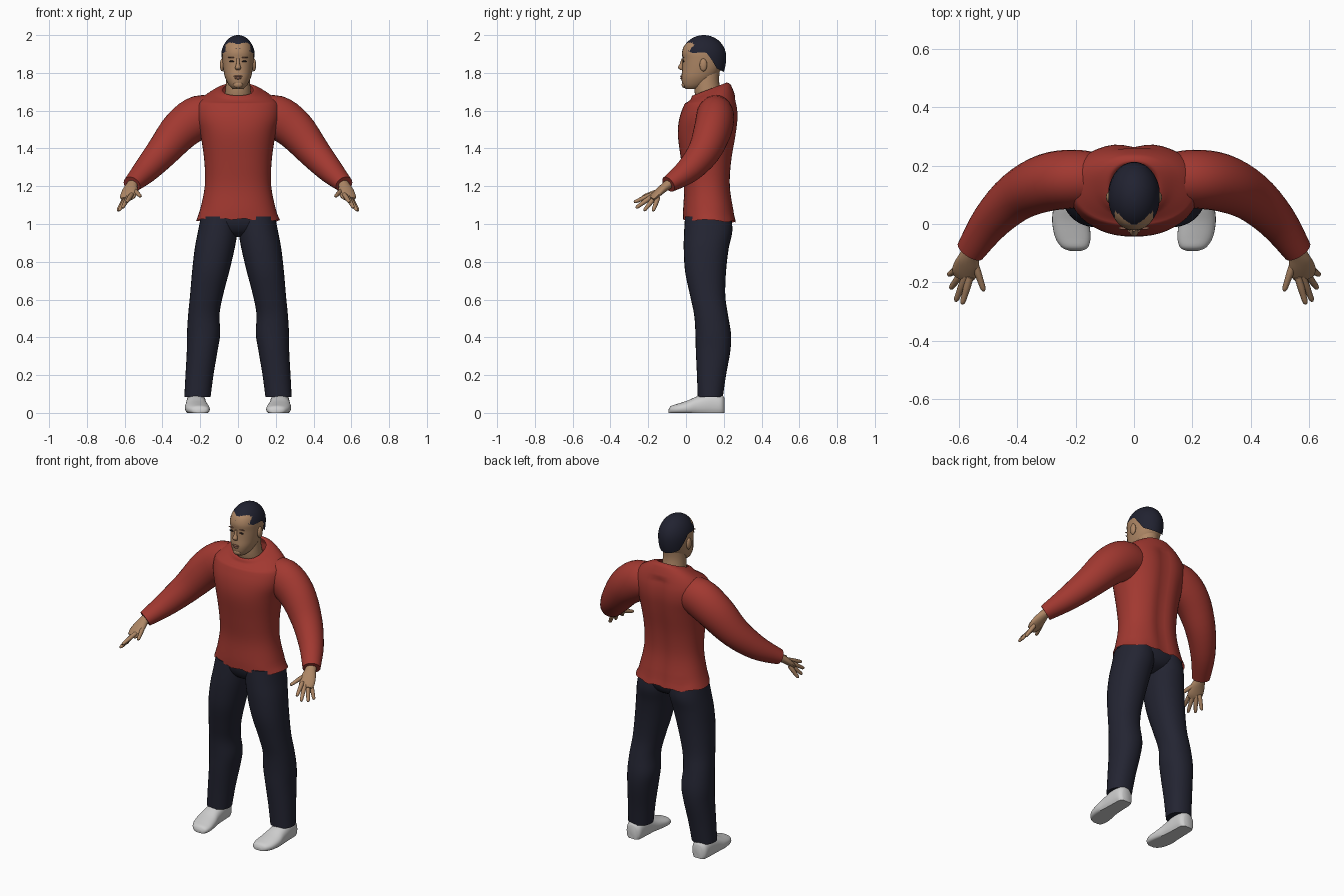
import bpy, bmesh, math
from mathutils import Vector

cube = bpy.data.objects.get("Cube")
if cube:
    bpy.data.objects.remove(cube)


def material(name, color):
    m = bpy.data.materials.new(name)
    m.use_nodes = True
    m.diffuse_color = (*color, 1)
    bsdf = next(n for n in m.node_tree.nodes if n.type == 'BSDF_PRINCIPLED')
    bsdf.inputs["Base Color"].default_value = (*color, 1)
    bsdf.inputs["Roughness"].default_value = .8
    return m


RED = material("red knit", (.36, .04, .03))
NAVY = material("navy cloth", (.017, .018, .032))
HAIR = material("dark hair", (.015, .016, .03))
SKIN = material("skin", (.42, .24, .13))
LIP = material("lip brown", (.3, .14, .09))
EYE = material("eye dark", (.03, .02, .02))
WHITE = material("shoe grey", (.62, .62, .62))
X, Y, Z = Vector((1, 0, 0)), Vector((0, 1, 0)), Vector((0, 0, 1))


def finish(name, bm, mat):
    bmesh.ops.recalc_face_normals(bm, faces=bm.faces)
    mesh = bpy.data.meshes.new(name)
    bm.to_mesh(mesh)
    bm.free()
    mesh.materials.append(mat)
    ob = bpy.data.objects.new(name, mesh)
    bpy.context.collection.objects.link(ob)
    bpy.ops.object.select_all(action='DESELECT')
    ob.select_set(True)
    bpy.context.view_layer.objects.active = ob
    bpy.ops.object.shade_smooth_by_angle(angle=math.radians(50))
    return ob


def spline(rows, steps=4):
    """Catmull-Rom interpolation of rows of numbers."""
    out = []
    for i in range(len(rows) - 1):
        a, b, c, d = (rows[min(max(i + k, 0), len(rows) - 1)] for k in (-1, 0, 1, 2))
        for s in range(steps):
            t = s / steps
            out.append([q + .5 * t * (r - p + t * (2*p - 5*q + 4*r - w + t * (3*(q - r) + w - p)))
                        for p, q, r, w in zip(a, b, c, d)])
    return out + [list(rows[-1])]


def skin_rings(bm, rings, caps=(True, True)):
    loops = [[bm.verts.new(p) for p in ring] for ring in rings]
    n = len(loops[0])
    for a, b in zip(loops, loops[1:]):
        for i in range(n):
            bm.faces.new((a[i], a[(i + 1) % n], b[(i + 1) % n], b[i]))
    for loop, cap in zip((loops[0], loops[-1]), caps):
        if cap:
            bm.faces.new(loop)


def loft(name, rows, mat, frame=None, n=28, power=2, caps=(True, True), shape=None):
    """Rows are x, y, z, half width, half depth; without a frame the rings follow the path."""
    pts = spline(rows)
    rings = []
    for i, (x, y, z, ru, rv) in enumerate(pts):
        u, v = frame or (None, None)
        if not frame:
            t = Vector(pts[min(i + 1, len(pts) - 1)][:3]) - Vector(pts[max(i - 1, 0)][:3])
            u = t.cross(Z).normalized()
            v = u.cross(t).normalized()
        ring = []
        for k in range(n):
            c, s = math.cos(math.tau * k / n), math.sin(math.tau * k / n)
            c = math.copysign(abs(c) ** (2 / power), c)
            s = math.copysign(abs(s) ** (2 / power), s)
            p = Vector((x, y, z)) + u * ru * c + v * rv * s
            ring.append(shape(p) if shape else p)
        rings.append(ring)
    bm = bmesh.new()
    skin_rings(bm, rings, caps)
    return finish(name, bm, mat)


def upright(rows):
    """Turns z, front, back, half width into horizontal rings."""
    return [(0, (f + b) / 2, z, w, (b - f) / 2) for z, f, b, w in rows]


def blob(name, at, size, mat):
    bm = bmesh.new()
    bmesh.ops.create_uvsphere(bm, u_segments=16, v_segments=10, radius=1)
    for v in bm.verts:
        v.co = Vector([a + c * s for a, c, s in zip(at, v.co, size)])
    return finish(name, bm, mat)


# Sweater body: spine groove, tilted neckline, wavy hem
def drape(p):
    if p.y > .15 and p.z < 1.66:
        p.y -= .014 * math.exp(-(p.x / .04) ** 2)
    if p.z > 1.64:
        p.z += (p.y - .13) * .38 * min(1, (p.z - 1.64) / .06)
    if p.z < 1.06:
        p.z += .005 * math.sin(p.x * 60) - .05 * (p.y - .1)
    return p


loft("sweater_body", upright([
    (1.02, -.015, .268, .222), (1.08, -.015, .255, .2), (1.2, -.01, .238, .176),
    (1.33, -.025, .245, .178), (1.47, -.043, .268, .198), (1.56, -.035, .278, .222),
    (1.63, -.01, .272, .22), (1.67, .01, .255, .185), (1.7, .025, .235, .13),
    (1.716, .033, .216, .094), (1.712, .045, .205, .08)]),
    RED, (X, Y), n=48, power=2.25, caps=(False, False), shape=drape)

# Trouser seat
loft("trouser_seat", upright([(.93, .07, .16, .03), (.96, .02, .22, .13),
                              (1.02, -.005, .245, .19), (1.1, 0, .235, .18)]),
     NAVY, (X, Y), power=2.3)

# Head, neck and face
loft("neck", upright([(1.64, .06, .2, .075), (1.7, .045, .185, .068),
                      (1.76, .045, .175, .063), (1.82, .05, .18, .06)]), SKIN, (X, Y))
loft("head", upright([
    (1.715, -.003, .07, .028), (1.735, -.018, .11, .048), (1.775, -.024, .155, .068),
    (1.82, -.02, .186, .078), (1.87, -.018, .197, .083), (1.91, -.021, .197, .083),
    (1.95, -.005, .182, .071), (1.98, .035, .145, .045), (1.99, .07, .11, .015)]),
    SKIN, (X, Y), power=2.15)
loft("nose", [(0, -.019, 1.875, .007, .005), (0, -.024, 1.85, .009, .008),
              (0, -.028, 1.828, .015, .014), (0, -.022, 1.815, .011, .008)], SKIN, (X, Y), n=16)
blob("upper_lip", (0, -.024, 1.782), (.023, .007, .005), LIP)
blob("lower_lip", (0, -.023, 1.772), (.019, .008, .006), LIP)
blob("chin", (0, -.009, 1.738), (.026, .014, .018), SKIN)

# Hair cap following a stepped hairline
LINE = [(-1, 1.928), (-.5, 1.905), (.1, 1.91), (.35, 1.87), (.6, 1.825), (1, 1.805)]


def hairline(c):
    for (a, za), (b, zb) in zip(LINE, LINE[1:]):
        if c <= b:
            return za + (zb - za) * (c - a) / (b - a)
    return LINE[-1][1]


rings = []
for j in range(13):
    ring = []
    for k in range(48):
        a = math.tau * k / 48
        low = hairline(math.sin(a))
        z = low + (1.9995 - low) * math.sin(j / 12 * math.pi / 2)
        dz = (z - 1.885) / (.115 if z > 1.885 else .18)
        r = math.sqrt(max(0, 1 - dz * dz))
        ring.append((.09 * r * math.cos(a), .094 + .119 * r * math.sin(a), z))
    rings.append(ring)
bm = bmesh.new()
skin_rings(bm, rings, (False, True))
finish("hair_cap", bm, HAIR)

# Paired parts
for side, s in (("left", 1), ("right", -1)):
    def flip(rows):
        return [(s * r[0], *r[1:]) for r in rows]

    blob(side + "_eye", (s * .034, -.014, 1.861), (.014, .005, .004), EYE)
    blob(side + "_eyebrow", (s * .035, -.014, 1.882), (.019, .005, .003), LIP)
    blob(side + "_ear", (s * .084, .092, 1.842), (.012, .02, .034), SKIN)

    # Sleeve
    loft(side + "_sleeve", flip([
        (.1, .155, 1.575, .085, .09), (.2, .155, 1.568, .1, .114), (.3, .142, 1.5, .099, .108),
        (.4, .095, 1.383, .085, .088), (.49, .01, 1.282, .068, .068),
        (.562, -.093, 1.21, .05, .044)]), RED)

    # Hand, fingers and thumb
    loft(side + "_palm", flip([
        (.54, -.06, 1.235, .03, .025), (.562, -.1, 1.205, .031, .024),
        (.572, -.135, 1.177, .042, .021), (.583, -.168, 1.147, .044, .017),
        (.59, -.185, 1.132, .034, .012)]), SKIN, n=16)
    for finger, base, tip in (
            ("index", (.565, -.19, 1.153), (.59, -.275, 1.115)),
            ("middle", (.58, -.185, 1.143), (.612, -.265, 1.085)),
            ("ring", (.592, -.17, 1.135), (.63, -.222, 1.07)),
            ("little", (.6, -.15, 1.135), (.637, -.175, 1.068)),
            ("thumb", (.547, -.135, 1.178), (.515, -.23, 1.145))):
        a, b = Vector(base), Vector(tip)
        path = [(*a.lerp(b, t), r, r) for t, r in
                ((-.1, .012), (.3, .0125), (.6, .011), (.9, .009), (1, .004))]
        loft(f"{side}_{finger}_finger", flip(path), SKIN, n=10)

    # Trouser leg given as z, inner, outer, front, back
    leg = [(.085, .145, .284, .062, .195), (.2, .13, .278, .058, .212),
           (.33, .108, .271, .052, .235), (.42, .094, .27, .05, .238),
           (.52, .098, .264, .043, .222), (.62, .08, .254, .022, .208),
           (.75, .046, .243, -.005, .212), (.87, .018, .229, -.012, .226),
           (.96, .003, .212, -.01, .245), (1.04, 0, .196, -.005, .24)]
    loft(side + "_trouser_leg",
         flip([((i + o) / 2, (f + b) / 2, z, (o - i) / 2, (b - f) / 2) for z, i, o, f, b in leg]),
         NAVY, (X, Y), power=2.2)

    # Shoe, flattened underneath
    def sole(p):
        p.z = max(p.z, 0)
        return p

    shoe = [(-.092, .2, .02, .018), (-.08, .203, .045, .036), (-.045, .21, .061, .048),
            (.01, .218, .063, .066), (.06, .221, .056, .088), (.13, .222, .052, .11),
            (.185, .222, .048, .1), (.203, .222, .03, .08)]
    loft(side + "_shoe", flip([(x, y, h * .4, w, h * .6) for y, x, w, h in shoe]),
         WHITE, (X, Z), power=2.3, shape=sole)
